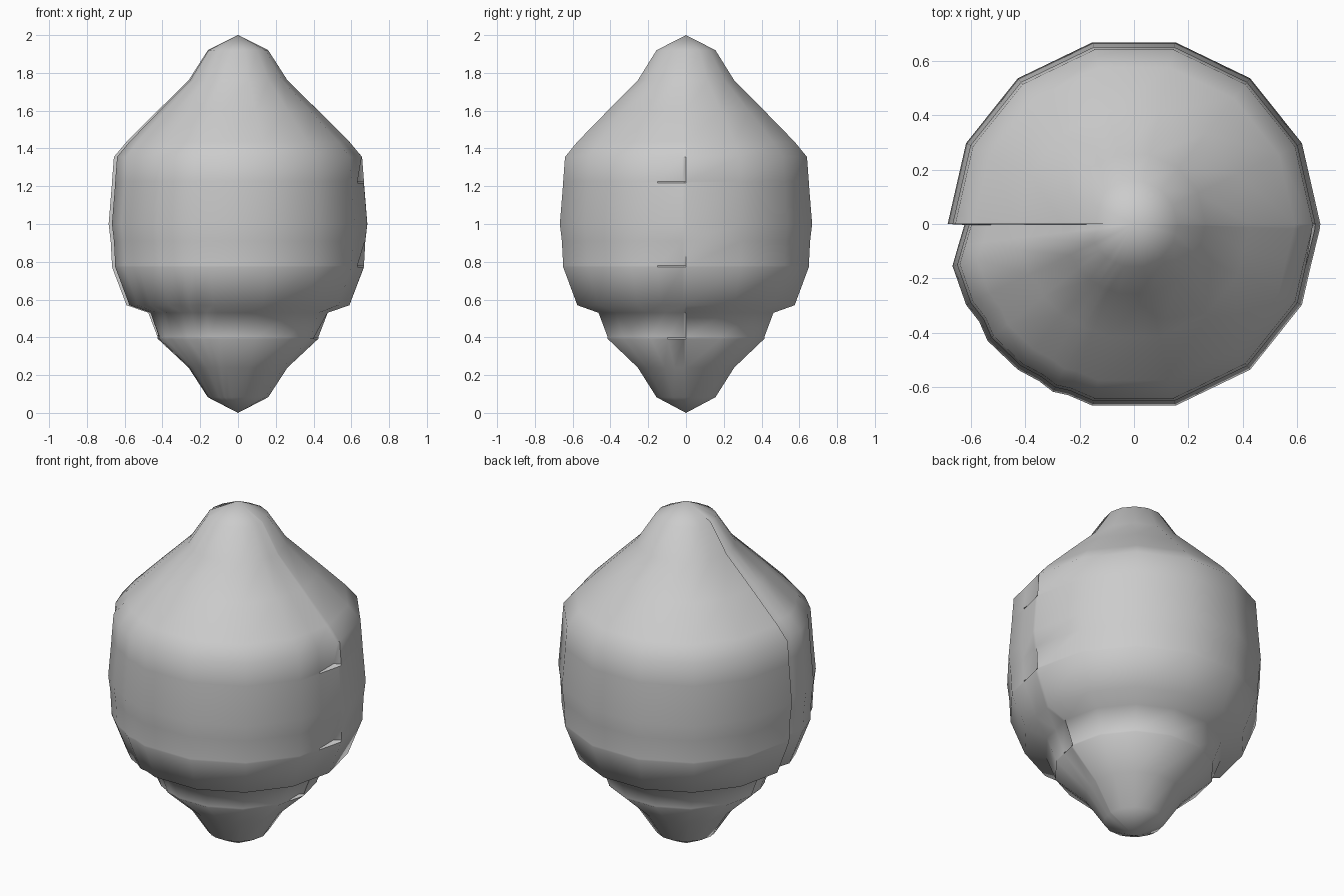
import bpy, bmesh
from math import cos, sin, radians

if "Cube" in bpy.data.objects:
    bpy.data.objects.remove(bpy.data.objects["Cube"])

# lemon profile: radius, height (between the two pole points)
PROFILE = [(0.16, 0.083), (0.262, 0.24), (0.425, 0.40), (0.59, 0.57), (0.667, 0.78),
           (0.685, 1.0), (0.667, 1.225), (0.59, 1.435), (0.425, 1.60), (0.262, 1.76), (0.16, 1.92)]
PITS = {0.40, 0.78, 1.225}
STEP = 360 / 14

# columns: angle, radial scale, kind
cols = [(i * STEP, 1.0, "") for i in range(14)]
cols[7] = (180.0, 1.0, "")
# opened seam on the left: a sharp lip, then a recessed strip rising back to the skin
cols += [(180.3, 0.91, "seam"), (187.0, 0.95, "seam"), (193.0, 1.0, "")]
# slight wrinkles beside the seam
cols += [(212.3, 0.982, ""), (218.5, 1.005, ""), (238.9, 0.985, ""), (244.2, 1.0, ""), (249.0, 0.984, "")]
# columns that carry the small pits on the right
cols += [(346.5, 0.975, ""), (358.3, 0.997, "pit")]
cols.sort()

# rings: pits get a doubled ring so that their lower side is a sharp ledge
rings = []
for r, z in PROFILE:
    if z in PITS:
        rings.append((r, z - 0.008, False))
        rings.append((r, z, True))
        rings.append((r - 0.01 if z > 1 else r + (0.05 if z < 0.7 else 0.007), z + 0.13, False))
    else:
        rings.append((r, z, False))

bm = bmesh.new()
grid = []
for r, z, pit in rings:
    row = []
    for a, s, kind in cols:
        k = s
        if kind == "seam" and z < 0.5:
            k = 0.99
        if kind == "pit" and pit:
            k = s - 0.05
        row.append(bm.verts.new((r * k * cos(radians(a)), r * k * sin(radians(a)), z)))
    grid.append(row)

n = len(cols)
for lo, hi in zip(grid, grid[1:]):
    for j in range(n):
        k = (j + 1) % n
        bm.faces.new((lo[j], lo[k], hi[k], hi[j]))

# pole caps
bottom = bm.verts.new((0, 0, 0.0))
top = bm.verts.new((0, 0, 2.0))
for j in range(n):
    k = (j + 1) % n
    bm.faces.new((bottom, grid[0][k], grid[0][j]))
    bm.faces.new((top, grid[-1][j], grid[-1][k]))

mesh = bpy.data.meshes.new("lemon")
bm.to_mesh(mesh)
bm.free()
lemon = bpy.data.objects.new("lemon", mesh)
bpy.context.collection.objects.link(lemon)
bpy.context.view_layer.objects.active = lemon
lemon.select_set(True)
bpy.ops.object.shade_smooth_by_angle(angle=radians(50))
